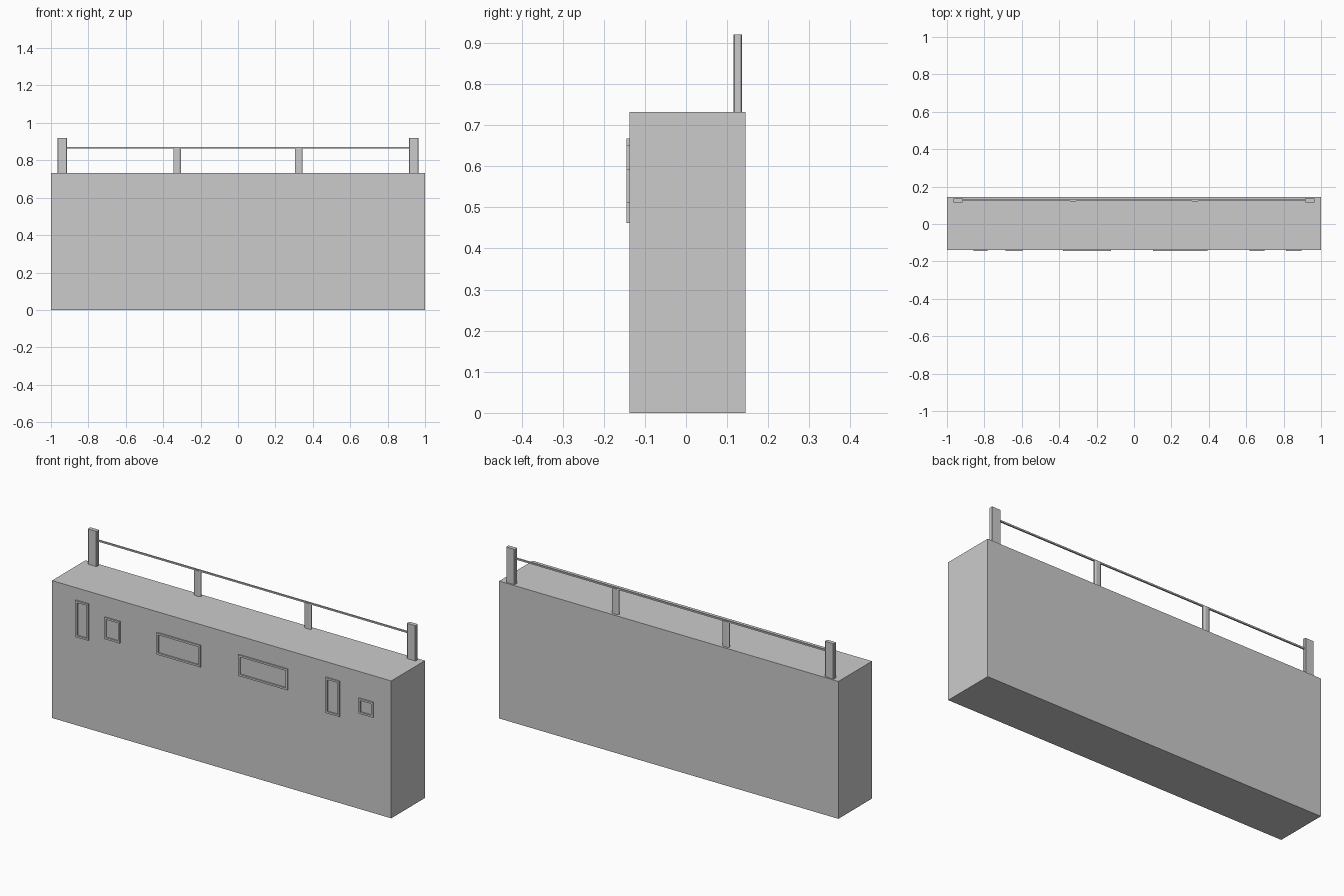
import bpy, bmesh

if "Cube" in bpy.data.objects:
    bpy.data.objects.remove(bpy.data.objects["Cube"])

def finish(name, bm):
    bmesh.ops.recalc_face_normals(bm, faces=bm.faces[:])
    me = bpy.data.meshes.new(name)
    bm.to_mesh(me)
    bm.free()
    ob = bpy.data.objects.new(name, me)
    bpy.context.collection.objects.link(ob)
    return ob

def prism(bm, outline, z0, z1):
    """Extrude an xy outline from z0 to z1."""
    face = bm.faces.new([bm.verts.new((x, y, z0)) for x, y in outline])
    ext = bmesh.ops.extrude_face_region(bm, geom=[face])
    for v in ext["geom"]:
        if isinstance(v, bmesh.types.BMVert):
            v.co.z = z1

def box(name, x0, x1, y0, y1, z0, z1):
    bm = bmesh.new()
    prism(bm, [(x0, y0), (x1, y0), (x1, y1), (x0, y1)], z0, z1)
    return finish(name, bm)

def post(name, x, y, w, d, cx, cy, z0, z1):
    """Upright with chamfered vertical corners."""
    a, b = w / 2, d / 2
    pts = [(-a + cx, -b), (a - cx, -b), (a, -b + cy), (a, b - cy),
           (a - cx, b), (-a + cx, b), (-a, b - cy), (-a, -b + cy)]
    bm = bmesh.new()
    prism(bm, [(x + px, y + py) for px, py in pts], z0, z1)
    return finish(name, bm)

def frame(name, x0, x1, z0, z1, t=0.01):
    """Hollow rectangular trim standing proud of the front wall."""
    bm = bmesh.new()
    rings = []
    for y in (FRONT - 0.007, FRONT):
        for i in (0, t):
            rings.append([bm.verts.new((x, y, z)) for x, z in
                          ((x0 + i, z0 + i), (x1 - i, z0 + i),
                           (x1 - i, z1 - i), (x0 + i, z1 - i))])
    fo, fi, bo, bi = rings
    for a, b in ((fo, fi), (fi, bi), (bi, bo), (bo, fo)):
        for k in range(4):
            n = (k + 1) % 4
            bm.faces.new((a[k], a[n], b[n], b[k]))
    return finish(name, bm)

FRONT, BACK, TOP = -0.138, 0.145, 0.732
RAIL_Y = 0.126

# Main wall block
box("wall_block", -1, 1, FRONT, BACK, 0, TOP)

# Raised frames on the front
for i, f in enumerate([(-0.858, -0.783, 0.472, 0.667),
                       (-0.688, -0.596, 0.507, 0.623),
                       (-0.380, -0.122, 0.507, 0.623),
                       (0.102, 0.392, 0.522, 0.634),
                       (0.617, 0.698, 0.462, 0.651),
                       (0.812, 0.896, 0.511, 0.592)]):
    frame(f"wall_frame_{i + 1}", *f)

# Rail posts, mirrored left and right
for side, s in (("left", -1), ("right", 1)):
    post(f"end_post_{side}", s * 0.94, RAIL_Y, 0.052, 0.021, 0.003, 0.003, TOP, 0.92)
    post(f"middle_post_{side}", s * 0.326, RAIL_Y, 0.040, 0.015, 0.010, 0.005, TOP, 0.868)

# Thin top rail
box("top_rail", -0.916, 0.916, RAIL_Y - 0.004, RAIL_Y + 0.004, 0.864, 0.872)
